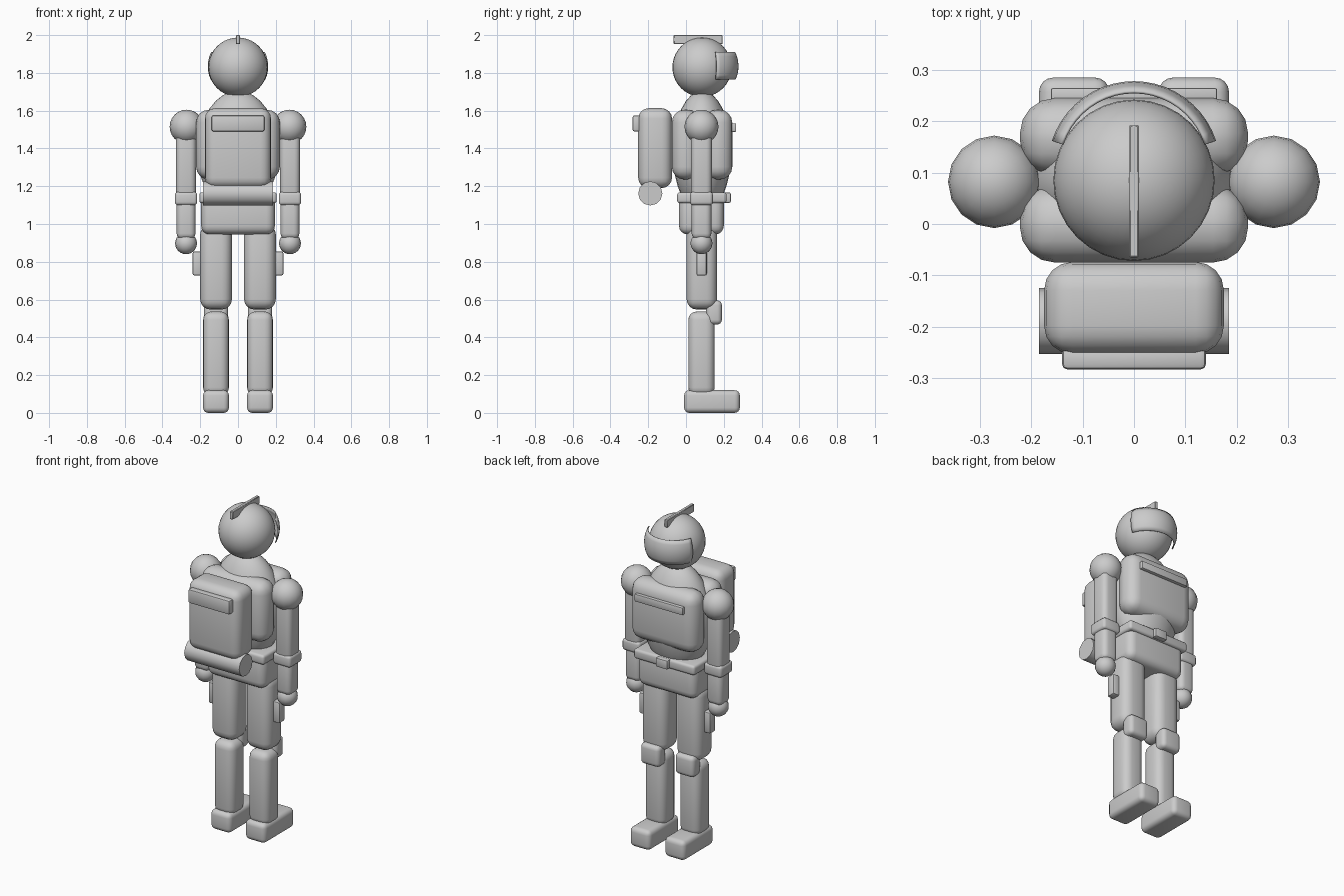
import bpy, bmesh
from math import radians, cos, sin, pi

if "Cube" in bpy.data.objects:
    bpy.data.objects.remove(bpy.data.objects["Cube"], do_unlink=True)

mat = bpy.data.materials.new("plain_grey")
mat.use_nodes = True
GREY = (0.6, 0.6, 0.6, 1)
mat.diffuse_color = GREY
mat.node_tree.nodes["Principled BSDF"].inputs["Base Color"].default_value = GREY

MID = 0.085   # depth of the body's centre line


def finish(name, bm, loc=(0, 0, 0), smooth=True):
    me = bpy.data.meshes.new(name)
    bm.to_mesh(me)
    bm.free()
    me.materials.append(mat)
    ob = bpy.data.objects.new(name, me)
    ob.location = loc
    bpy.context.collection.objects.link(ob)
    if smooth:
        bpy.ops.object.select_all(action='DESELECT')
        ob.select_set(True)
        bpy.context.view_layer.objects.active = ob
        bpy.ops.object.shade_smooth_by_angle(angle=radians(40))
    return ob


def box(name, x, y, z, bevel, segments=4):
    """Rounded box from its (low, high) extents on each axis."""
    bm = bmesh.new()
    bmesh.ops.create_cube(bm, size=1)
    size = [b - a for a, b in (x, y, z)]
    bmesh.ops.scale(bm, vec=size, verts=bm.verts)
    bmesh.ops.bevel(bm, geom=bm.edges[:], offset=min(bevel, min(size) * 0.48),
                    segments=segments, profile=0.5, affect='EDGES', clamp_overlap=True)
    return finish(name, bm, [(a + b) / 2 for a, b in (x, y, z)])


def ball(name, loc, radii, seg=16, rings=12):
    bm = bmesh.new()
    bmesh.ops.create_uvsphere(bm, u_segments=seg, v_segments=rings, radius=1)
    bmesh.ops.scale(bm, vec=radii, verts=bm.verts)
    return finish(name, bm, loc)


# Head, crest and visor
ball("head", (0, MID, 1.83), (0.157,) * 3, 32, 20)
box("helmet_crest", (-0.01, 0.01), (-0.065, 0.193), (1.952, 2.0), 0.003, 1)

bm = bmesh.new()
R, COLS, ROWS = 0.168, 20, 6
grid = []
for r in range(ROWS + 1):
    lat = radians(-25 + 52 * r / ROWS)
    row = []
    for c in range(COLS + 1):
        a = radians(-72 + 144 * c / COLS)
        row.append(bm.verts.new((R * cos(lat) * sin(a), R * cos(lat) * cos(a), R * sin(lat))))
    grid.append(row)
for lo, hi in zip(grid, grid[1:]):
    for c in range(COLS):
        bm.faces.new((lo[c + 1], lo[c], hi[c], hi[c + 1]))
visor = finish("visor", bm, (0, 0.11, 1.835))
shell = visor.modifiers.new("thickness", 'SOLIDIFY')
shell.thickness = 0.006

# Torso with front and back plates
ball("torso", (0, MID, 1.38), (0.215, 0.155, 0.325), 24, 16)
box("chest_plate", (-0.222, 0.222), (0.095, 0.245), (1.235, 1.605), 0.068)
box("back_plate", (-0.222, 0.222), (-0.075, 0.075), (1.235, 1.605), 0.068)
box("chest_strip", (-0.162, 0.162), (0.235, 0.265), (1.487, 1.533), 0.005, 2)

# Hips and belt
box("pelvis", (-0.195, 0.195), (-0.037, 0.2), (0.945, 1.16), 0.045)
box("belt", (-0.205, 0.205), (-0.047, 0.215), (1.11, 1.168), 0.015, 3)
box("belt_buckle", (-0.04, 0.04), (0.2, 0.237), (1.112, 1.167), 0.008, 2)

# Backpack with flap and bedroll
box("backpack", (-0.175, 0.175), (-0.253, -0.074), (1.19, 1.613), 0.055)
box("backpack_flap", (-0.14, 0.14), (-0.283, -0.24), (1.49, 1.575), 0.01, 2)
bm = bmesh.new()
bmesh.ops.create_cone(bm, cap_ends=True, segments=12, radius1=0.064, radius2=0.064, depth=0.37)
for v in bm.verts:
    v.co = (v.co.z, v.co.y, -v.co.x)
bmesh.ops.recalc_face_normals(bm, faces=bm.faces)
finish("bedroll", bm, (0, -0.189, 1.162))

# Limbs, one pass for each side
for side, s in (("left", 1), ("right", -1)):
    def limb(part, x, y, z, bevel, segments=4):
        box(f"{side}_{part}", sorted((s * x[0], s * x[1])), y, z, bevel, segments)

    # Arm
    ball(f"{side}_shoulder", (s * 0.272, MID - 0.003, 1.515), (0.09,) * 3)
    limb("upper_arm", (0.222, 0.328), (0.027, 0.137), (1.14, 1.5), 0.03)
    limb("wrist_cuff", (0.216, 0.334), (0.022, 0.142), (1.1, 1.17), 0.016, 3)
    limb("forearm", (0.225, 0.325), (0.03, 0.134), (0.92, 1.13), 0.03)
    ball(f"{side}_hand", (s * 0.275, 0.082, 0.898), (0.058,) * 3)

    # Leg
    limb("thigh", (0.032, 0.2), (0.003, 0.165), (0.547, 1.0), 0.055)
    limb("shin", (0.048, 0.185), (0.012, 0.152), (0.09, 0.537), 0.045)
    limb("knee_pad", (0.053, 0.18), (0.107, 0.19), (0.468, 0.595), 0.025)
    limb("boot", (0.048, 0.185), (-0.01, 0.285), (0.0, 0.12), 0.028)
    limb("thigh_pouch", (0.185, 0.24), (0.055, 0.11), (0.727, 0.855), 0.01, 2)
